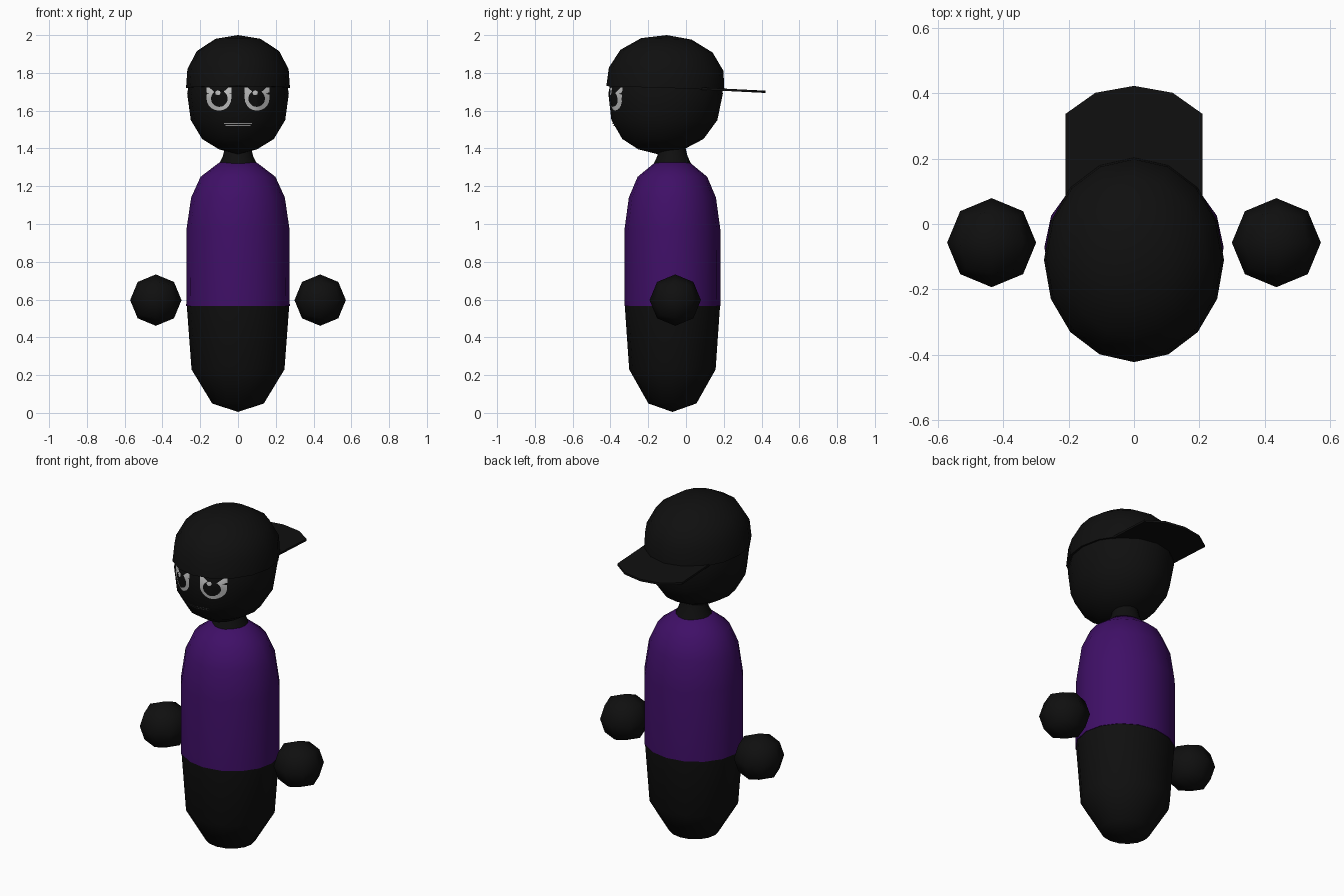
import bpy, bmesh, math
from mathutils import Vector
from mathutils.bvhtree import BVHTree

if "Cube" in bpy.data.objects:
    bpy.data.objects.remove(bpy.data.objects["Cube"])


def material(name, rgb):
    m = bpy.data.materials.new(name)
    m.diffuse_color = (*rgb, 1)
    m.use_nodes = True
    m.node_tree.nodes["Principled BSDF"].inputs["Base Color"].default_value = m.diffuse_color
    return m


black = material("black", (0.0048, 0.0048, 0.0048))
purple = material("purple", (0.05, 0.0048, 0.135))
white = material("eye_white", (0.52, 0.52, 0.52))


def finish(name, bm, mat, recalc=True, angle=60):
    if recalc:
        bmesh.ops.recalc_face_normals(bm, faces=bm.faces)
    mesh = bpy.data.meshes.new(name)
    bm.to_mesh(mesh)
    bm.free()
    mesh.materials.append(mat)
    ob = bpy.data.objects.new(name, mesh)
    bpy.context.collection.objects.link(ob)
    bpy.ops.object.select_all(action='DESELECT')
    ob.select_set(True)
    bpy.context.view_layer.objects.active = ob
    bpy.ops.object.shade_smooth_by_angle(angle=math.radians(angle))
    return ob


def loft(name, rings, mat, n=16, tilt=0.0):
    """Stack of ellipses: (z, x radius, front y, back y)."""
    bm = bmesh.new()
    loops = []
    for z, rx, yf, yb in rings:
        cy, ry = (yf + yb) / 2, (yb - yf) / 2
        loop = []
        for i in range(n):
            a = 2 * math.pi * i / n
            y = cy + ry * math.sin(a)
            loop.append(bm.verts.new((rx * math.cos(a), y, z - tilt * (y + 0.1))))
        loops.append(loop)
    for lo, hi in zip(loops, loops[1:]):
        for i in range(n):
            j = (i + 1) % n
            bm.faces.new((lo[i], lo[j], hi[j], hi[i]))
    for end, ring in ((loops[0], rings[0]), (loops[-1], rings[-1])):
        if ring[1] > 0:
            bm.faces.new(end)
    bmesh.ops.remove_doubles(bm, verts=bm.verts, dist=1e-5)
    return finish(name, bm, mat)


def round_rings(profile, cy=-0.07, depth=0.93):
    return [(z, r, cy - r * depth, cy + r * depth) for z, r in profile]


# Body: trousers, shirt, neck
loft("trousers", round_rings([(0.005, 0), (0.05, 0.137), (0.23, 0.246),
                              (0.565, 0.271)]), black)
loft("shirt", round_rings([(0.565, 0.274), (0.97, 0.273), (1.14, 0.248),
                           (1.25, 0.198), (1.325, 0.1), (1.327, 0)]), purple)
loft("neck", round_rings([(1.31, 0.103), (1.36, 0.08), (1.42, 0.065)], depth=1), black)

# Head
head = loft("head", [(1.37, 0, -0.15, -0.15), (1.395, 0.1, -0.25, -0.01),
                     (1.45, 0.19, -0.335, 0.095), (1.55, 0.25, -0.393, 0.168),
                     (1.69, 0.269, -0.409, 0.197), (1.8, 0.25, -0.388, 0.18),
                     (1.9, 0.19, -0.315, 0.11), (1.95, 0, -0.1, -0.1)], black)

# Backwards cap: crown and brim
loft("cap_crown", [(1.72, 0.275, -0.42, 0.205), (1.82, 0.268, -0.406, 0.2),
                   (1.915, 0.218, -0.345, 0.143), (1.98, 0.12, -0.235, 0.032),
                   (2.0, 0, -0.1, -0.1)], black, tilt=0.03)
half = [(0.21, 0.05), (0.21, 0.338), (0.118, 0.403)]
outline = half + [(0, 0.424)] + [(-x, y) for x, y in reversed(half)]
bm = bmesh.new()
bottom = bm.faces.new([bm.verts.new((x, y, 1.71 - 0.05 * (y - 0.1))) for x, y in outline])
top = bmesh.ops.extrude_face_region(bm, geom=[bottom])
bmesh.ops.translate(bm, vec=(0, 0, 0.012),
                    verts=[v for v in top["geom"] if isinstance(v, bmesh.types.BMVert)])
finish("cap_brim", bm, black, angle=30)

# Hands: rounded cubes
for side, label in ((-1, "left"), (1, "right")):
    bm = bmesh.new()
    bmesh.ops.create_cube(bm, size=2)
    bmesh.ops.subdivide_edges(bm, edges=bm.edges[:], cuts=1, use_grid_fill=True)
    for v in bm.verts:
        v.co = v.co.normalized() * 0.136 + Vector((side * 0.435, -0.055, 0.597))
    finish(label + "_hand", bm, black)

# Face details: thin plates laid on the front of the head
tree = BVHTree.FromPolygons([v.co for v in head.data.vertices],
                            [p.vertices for p in head.data.polygons])


def plate(name, cx, cz, shape, mat, lift, rings=5):
    bm = bmesh.new()

    def on_head(x, z):
        hit = tree.ray_cast(Vector((x, -2, z)), Vector((0, 1, 0)))[0]
        return bm.verts.new((x, hit.y - lift, z))

    n = len(shape)
    prev = None
    centre = on_head(cx, cz)
    for k in range(1, rings + 1):
        cur = [on_head(cx + x * k / rings, cz + z * k / rings) for x, z in shape]
        for i in range(n):
            j = (i + 1) % n
            corners = (prev[i], prev[j], cur[j], cur[i]) if prev else (centre, cur[j], cur[i])
            face = bm.faces.new(corners)
            face.normal_update()
            if face.normal.y > 0:
                face.normal_flip()
        prev = cur
    finish(name, bm, mat, recalc=False)


def circle(r, n=20):
    return [(r * math.cos(2 * math.pi * i / n), r * math.sin(2 * math.pi * i / n))
            for i in range(n)]


# Eye outline: round below, flat on top
eye = [(x, z) for x, z in circle(0.066) if z <= 0.01]
eye = [(-0.066, 0.057)] + [p for p in sorted(eye, key=lambda p: p[0])] + [(0.066, 0.057)]
bar = [(-0.075, -0.003), (-0.04, -0.003), (0, -0.003), (0.04, -0.003), (0.075, -0.003),
       (0.075, 0.003), (0.04, 0.003), (0, 0.003), (-0.04, 0.003), (-0.075, 0.003)]
for side, label in ((-1, "left"), (1, "right")):
    plate(label + "_eye", side * 0.101, 1.666, eye, white, 0.004)
    plate(label + "_pupil", side * 0.099, 1.664, circle(0.044), black, 0.008)
    plate(label + "_glint", side * 0.099 - 0.008, 1.695, circle(0.014, 10), white, 0.0095, 2)
for label, z in (("upper", 1.533), ("lower", 1.521)):
    plate(label + "_lip_line", 0, z, [(x * (1 if z > 1.53 else 0.88), h * 0.8) for x, h in bar],
          white, 0.005, 3)

# Centre front to back
for ob in bpy.data.objects:
    ob.location.y -= 0.002
